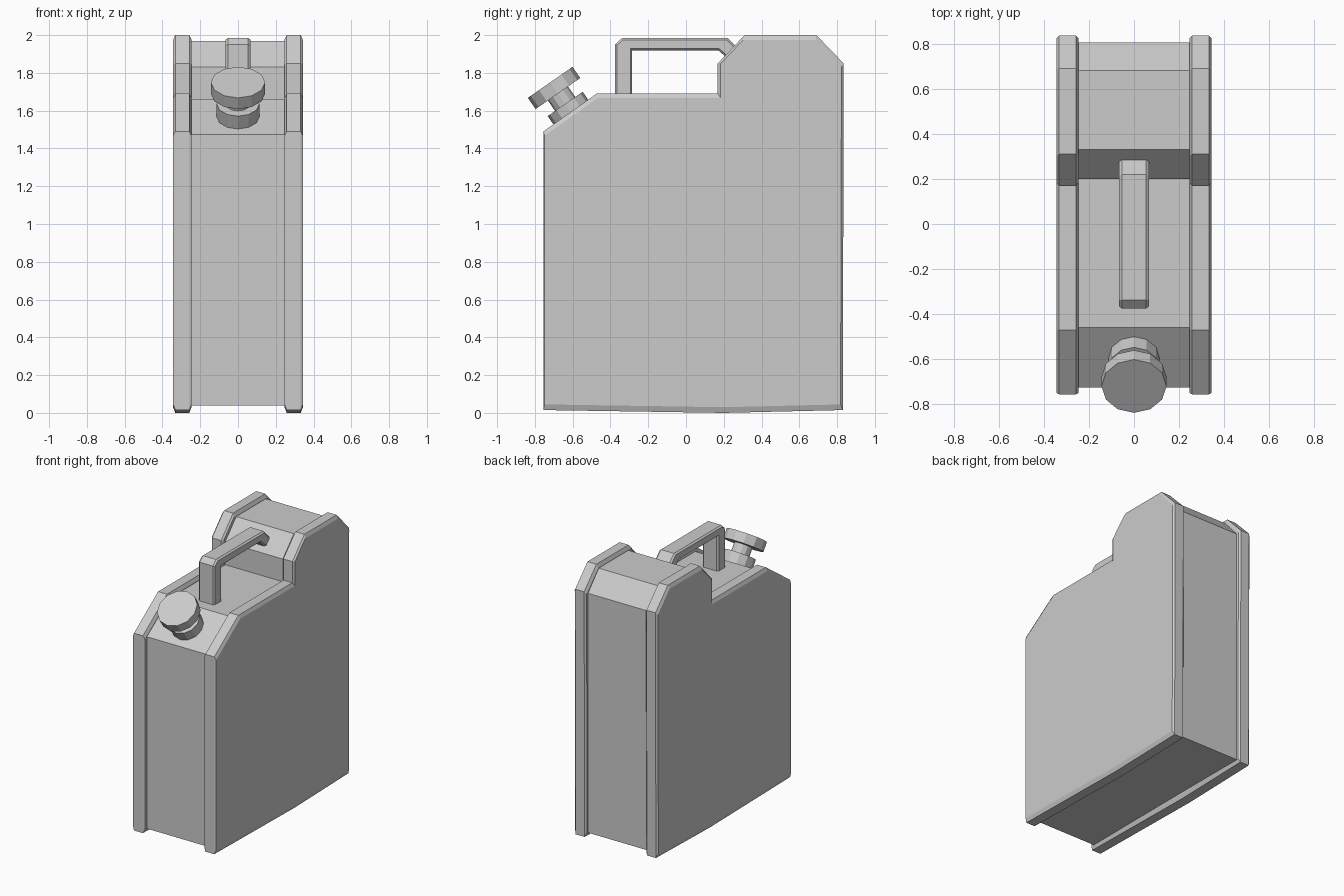
import bpy, bmesh, math
from mathutils import Vector, Matrix

if "Cube" in bpy.data.objects:
    bpy.data.objects.remove(bpy.data.objects["Cube"])


def inset(points, dists):
    """Offset each edge of a clockwise (y, z) outline inwards by its own distance."""
    n = len(points)
    lines = []
    for i in range(n):
        a, b = Vector(points[i]), Vector(points[(i + 1) % n])
        d = (b - a).normalized()
        normal = Vector((d.y, -d.x))
        lines.append((normal, normal.dot(a) + dists[i]))
    result = []
    for i in range(n):
        (p, c), (q, e) = lines[i - 1], lines[i]
        det = p.x * q.y - p.y * q.x
        result.append(((c * q.y - e * p.y) / det, (p.x * e - q.x * c) / det))
    return result


def loft(name, sections):
    """Solid made from a stack of (x, outline) sections along x."""
    bm = bmesh.new()
    rings = [[bm.verts.new((x, y, z)) for y, z in pts] for x, pts in sections]
    n = len(rings[0])
    for r, s in zip(rings, rings[1:]):
        for i in range(n):
            j = (i + 1) % n
            bm.faces.new((r[i], r[j], s[j], s[i]))
    bm.faces.new(rings[0])
    bm.faces.new(rings[-1])
    bmesh.ops.recalc_face_normals(bm, faces=bm.faces)
    mesh = bpy.data.meshes.new(name)
    bm.to_mesh(mesh)
    bm.free()
    obj = bpy.data.objects.new(name, mesh)
    bpy.context.collection.objects.link(obj)
    return obj


# Recessed tank body between the side shells
body = [(-0.725, 0.04), (-0.725, 1.475), (-0.46, 1.66), (0.2, 1.66), (0.2, 1.83),
        (0.33, 1.97), (0.68, 1.97), (0.805, 1.83), (0.805, 0.04)]
loft("tank_body", [(-0.28, body), (0.28, body)])

# Chamfered side shells, mirrored left to right
shell = [(-0.755, 0.015), (-0.755, 1.49), (-0.47, 1.692), (0.168, 1.692), (0.168, 1.85),
         (0.31, 2.0), (0.69, 2.0), (0.835, 1.85), (0.83, 0.015), (0.2, 0.0)]
shell_in = inset(shell, [0.006, 0.022, 0.025, 0.015, 0.012, 0.025, 0.02, 0.012, 0.03, 0.03])
side = loft("side_shells", [(0.246, shell_in), (0.258, shell), (0.332, shell), (0.344, shell_in)])
side.modifiers.new("Mirror", "MIRROR")

# Carrying handle, its rear end sunk into the raised hump
grip = [(-0.375, 1.63), (-0.375, 1.95), (-0.338, 1.985), (0.22, 1.985), (0.32, 1.885),
        (0.27, 1.835), (0.172, 1.918), (-0.285, 1.918), (-0.285, 1.63)]
grip_in = inset(grip, [0.01] * 9)
loft("carrying_handle", [(-0.066, grip_in), (-0.054, grip), (0.054, grip), (0.066, grip_in)])

# Spout collar, neck and cap stacked along the slope's normal
axis = Vector((0, -0.57, 0.82)).normalized()
base = Vector((0, -0.594, 1.57))
tilt = axis.to_track_quat('Z', 'Y').to_matrix().to_4x4()
for name, radius, low, high in [("spout_collar", 0.113, -0.03, 0.08),
                                ("spout_neck", 0.065, 0.06, 0.17),
                                ("spout_cap", 0.144, 0.147, 0.219)]:
    bpy.ops.mesh.primitive_cylinder_add(vertices=12, radius=radius, depth=high - low)
    part = bpy.context.object
    part.name = name
    part.matrix_world = Matrix.Translation(base + axis * (low + high) / 2) @ tilt
